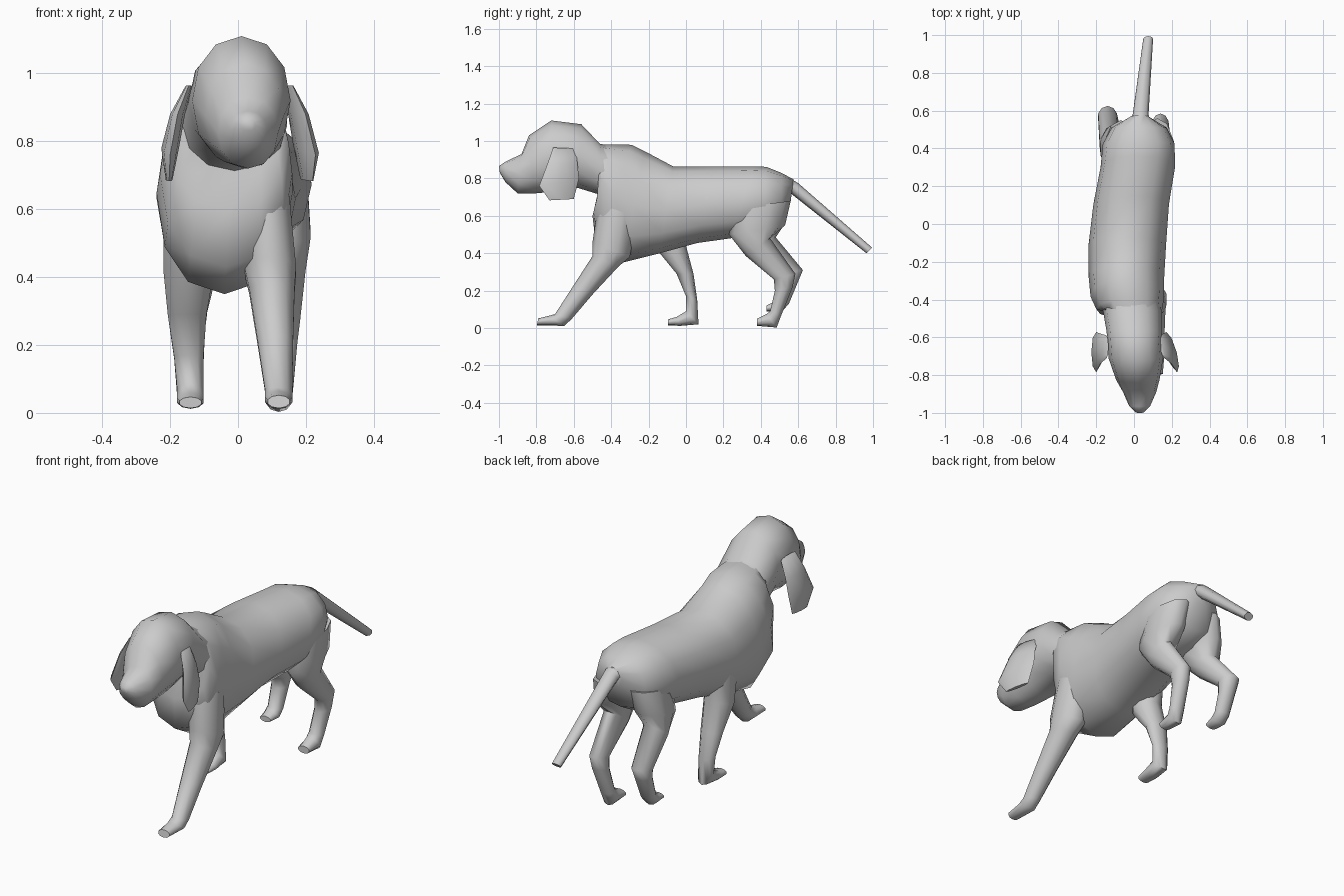
import bpy, bmesh, math
from mathutils import Vector


def loft(name, rings, sides=10, power=1.0, twist=0.0):
    """Skin oval rings. Each ring: centre x, half width, y/z of one end, y/z of the other end.
    twist shifts the first end sideways by a fraction of its length."""
    bm = bmesh.new()
    loops = []
    for cx, hw, ya, za, yb, zb in rings:
        a = Vector((cx, ya, za))
        b = Vector((cx, yb, zb))
        a.x += twist * (b - a).length
        b.x -= twist * (b - a).length
        mid, half = (a + b) / 2, (a - b) / 2
        loop = []
        for i in range(sides):
            t = 2 * math.pi * i / sides
            c, s = math.cos(t), math.sin(t)
            c = math.copysign(abs(c) ** power, c)
            s = math.copysign(abs(s) ** power, s)
            loop.append(bm.verts.new(mid + half * c + Vector((hw * s, 0, 0))))
        loops.append(loop)
    for p, q in zip(loops, loops[1:]):
        for i in range(sides):
            j = (i + 1) % sides
            bm.faces.new((p[i], p[j], q[j], q[i]))
    bm.faces.new(loops[0])
    bm.faces.new(loops[-1])
    bmesh.ops.recalc_face_normals(bm, faces=bm.faces)
    mesh = bpy.data.meshes.new(name)
    bm.to_mesh(mesh)
    bm.free()
    obj = bpy.data.objects.new(name, mesh)
    bpy.context.collection.objects.link(obj)
    bpy.ops.object.select_all(action='DESELECT')
    obj.select_set(True)
    bpy.context.view_layer.objects.active = obj
    bpy.ops.object.shade_smooth_by_angle(angle=math.radians(65))
    return obj


# Head and neck, nose to shoulders
head = [
    (.03, .022, -1.0, .865, -.995, .83),
    (.03, .055, -.965, .89, -.965, .78),
    (.03, .088, -.88, .93, -.90, .72),
    (.02, .115, -.84, 1.03, -.81, .72),
    (.01, .145, -.72, 1.11, -.70, .73),
    (.00, .145, -.56, 1.09, -.58, .75),
    (-.01, .155, -.46, .985, -.45, .71),
    (-.03, .15, -.36, .97, -.36, .65),
]
loft("head", head, 12, .95)

# Torso with a slight sideways bend, chest to rump
torso = [
    (-.01, .145, -.47, .98, -.46, .70),
    (-.025, .175, -.40, .982, -.50, .60),
    (-.035, .195, -.29, .98, -.48, .43),
    (-.04, .20, -.22, .945, -.34, .35),
    (-.035, .205, -.07, .865, -.14, .40),
    (-.015, .20, .15, .865, .06, .455),
    (.02, .197, .36, .865, .24, .48),
    (.025, .19, .43, .862, .42, .51),
    (.027, .145, .51, .83, .51, .56),
    (.03, .05, .575, .795, .56, .68),
]
loft("torso", torso, 12, .9)

# Tail
loft("tail", [
    (.03, .06, .52, .82, .50, .72),
    (.035, .042, .60, .775, .56, .72),
    (.075, .026, .995, .43, .965, .40),
], 8)

# Front legs: right one strides forward, left one is planted back
loft("front_leg_right", [
    (.08, .075, -.47, .66, -.26, .60),
    (.095, .08, -.50, .46, -.30, .38),
    (.10, .07, -.50, .385, -.36, .33),
    (.11, .055, -.60, .23, -.495, .185),
    (.12, .042, -.70, .075, -.61, .05),
    (.12, .042, -.735, .065, -.65, .012),
    (.12, .034, -.79, .052, -.797, .014),
])
loft("front_leg_left", [
    (-.15, .075, -.20, .62, .02, .62),
    (-.145, .078, -.14, .40, .0, .44),
    (-.15, .06, -.05, .29, .04, .29),
    (-.145, .045, .0, .17, .06, .15),
    (-.14, .041, .0, .09, .067, .02),
    (-.14, .041, -.05, .06, -.03, .012),
    (-.14, .034, -.095, .047, -.095, .014),
])

# Hind legs: right one planted, left one lifting off
loft("hind_leg_right", [
    (.125, .085, .25, .64, .56, .68),
    (.14, .078, .23, .50, .53, .55),
    (.14, .062, .32, .385, .45, .48),
    (.14, .045, .47, .26, .585, .29),
    (.135, .042, .475, .20, .57, .22),
    (.125, .04, .45, .09, .51, .07),
    (.12, .04, .43, .075, .485, .003),
    (.12, .034, .38, .05, .38, .012),
])
loft("hind_leg_left", [
    (-.07, .085, .26, .64, .55, .68),
    (-.10, .08, .27, .50, .53, .56),
    (-.12, .065, .37, .40, .48, .485),
    (-.14, .052, .51, .29, .625, .31),
    (-.14, .045, .51, .24, .60, .25),
    (-.14, .04, .48, .145, .55, .13),
    (-.14, .04, .46, .135, .51, .085),
    (-.14, .032, .43, .12, .43, .09),
])

# Drooping ears, front edge of the right one flares out
ear = [
    (.145, .010, -.71, .965, -.59, .96),
    (.178, .022, -.74, .88, -.58, .88),
    (.20, .026, -.785, .76, -.572, .80),
    (.203, .010, -.73, .683, -.60, .69),
]
loft("ear_right", ear, 8, 1, .13)
loft("ear_left", [(-x, w, *rest) for x, w, *rest in ear], 8, 1, .0)
